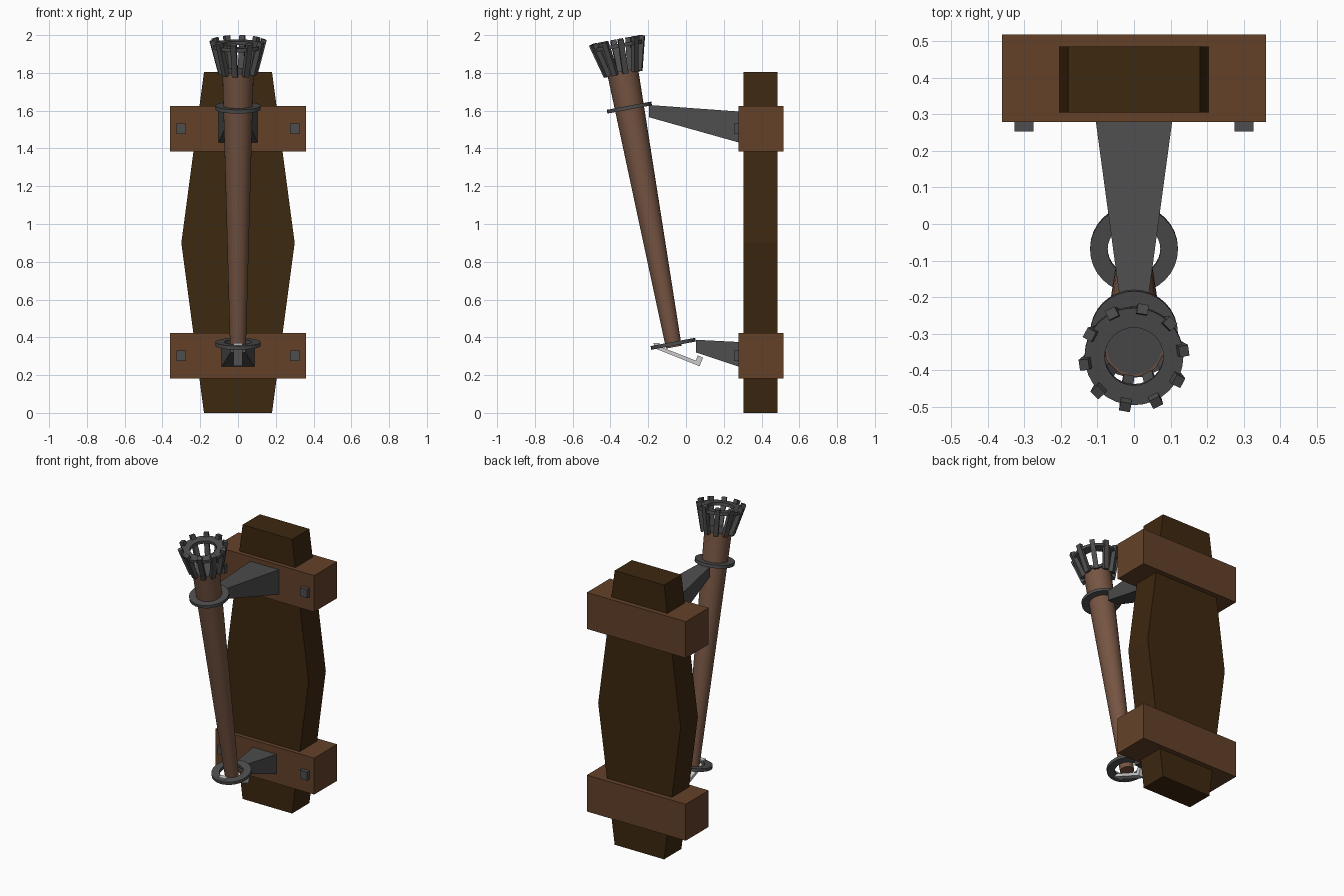
import bpy, bmesh
from math import radians, cos, sin, pi
from mathutils import Matrix, Vector

if "Cube" in bpy.data.objects:
    bpy.data.objects.remove(bpy.data.objects["Cube"])


def material(name, rgb):
    m = bpy.data.materials.new(name)
    m.diffuse_color = (*rgb, 1)
    m.use_nodes = True
    m.node_tree.nodes["Principled BSDF"].inputs["Base Color"].default_value = m.diffuse_color
    return m


DARK = material("dark_wood", (0.047, 0.021, 0.005))
WOOD = material("wood", (0.125, 0.053, 0.022))
POLE = material("pole_wood", (0.18, 0.09, 0.055))
IRON = material("iron", (0.075, 0.075, 0.075))

# Leaning frame of the torch: local z runs up the pole
LEAN = Matrix.Translation((0, -0.065, 0.35)) @ Matrix.Rotation(radians(10.5), 4, 'X')


def finish(name, bm, mat=None, matrix=None, smooth=False):
    bmesh.ops.recalc_face_normals(bm, faces=bm.faces)
    me = bpy.data.meshes.new(name)
    bm.to_mesh(me)
    bm.free()
    ob = bpy.data.objects.new(name, me)
    bpy.context.collection.objects.link(ob)
    if mat:
        me.materials.append(mat)
    if matrix:
        ob.matrix_world = matrix
    if smooth:
        bpy.ops.object.select_all(action='DESELECT')
        ob.select_set(True)
        bpy.context.view_layer.objects.active = ob
        bpy.ops.object.shade_smooth_by_angle(angle=radians(35))
    return ob


def loft(name, sections, mat=None, matrix=None, cap=True, closed=False, smooth=False):
    """Skin a list of equal-length point loops."""
    bm = bmesh.new()
    rows = [[bm.verts.new(p) for p in s] for s in sections]
    n = len(rows[0])
    pairs = list(zip(rows, rows[1:])) + ([(rows[-1], rows[0])] if closed else [])
    for a, b in pairs:
        for i in range(n):
            j = (i + 1) % n
            bm.faces.new((a[i], a[j], b[j], b[i]))
    if cap and not closed:
        bm.faces.new(rows[0])
        bm.faces.new(rows[-1])
    return finish(name, bm, mat, matrix, smooth)


def box(name, x, y, z, mat):
    return loft(name, [[(x[0], y[0], k), (x[1], y[0], k), (x[1], y[1], k), (x[0], y[1], k)]
                       for k in z], mat)


def circle(r, z, n=32):
    return [(r * cos(2 * pi * i / n), r * sin(2 * pi * i / n), z) for i in range(n)]


def ring(name, z, inner, outer, h=0.02):
    a, b = z - h / 2, z + h / 2
    return loft(name, [circle(outer, a), circle(outer, b), circle(inner, b), circle(inner, a)],
                IRON, LEAN, closed=True, smooth=True)


def bracket(name, near, far):
    """Tapered arm; each end is (y, half width, z low, z high)."""
    return loft(name, [[(-w, y, a), (w, y, a), (w, y, b), (-w, y, b)]
                       for y, w, a, b in (near, far)], IRON)


# Back board, widest at mid height
loft("back_board", [[(-w, 0.305, z), (w, 0.305, z), (w, 0.485, z), (-w, 0.485, z)]
                    for w, z in ((0.18, 0), (0.30, 0.9), (0.18, 1.805))], DARK)

# Cross beams and their square bolts
for label, z in (("lower", 0.303), ("upper", 1.505)):
    box(label + "_beam", (-0.36, 0.36), (0.278, 0.517), (z - 0.12, z + 0.12), WOOD)
    for side in (-1, 1):
        x = side * 0.30
        box(label + "_bolt", (x - 0.026, x + 0.026), (0.253, 0.285),
            (z - 0.028, z + 0.028), IRON)

# Iron arms and holding rings
bracket("upper_arm", (0.285, 0.105, 1.43, 1.595), (-0.195, 0.04, 1.565, 1.63))
bracket("lower_arm", (0.285, 0.088, 0.243, 0.375), (0.052, 0.04, 0.32, 0.387))
ring("upper_ring", 1.288, 0.070, 0.12)
ring("lower_ring", 0.016, 0.072, 0.12)

# Strap under the pole foot
strap = [(-0.172, 0.37), (-0.165, 0.342), (0.072, 0.247), (0.09, 0.292),
         (0.062, 0.305), (0.052, 0.277), (-0.14, 0.352), (-0.14, 0.37)]
loft("foot_strap", [[(x, y, z) for y, z in strap] for x in (-0.025, 0.025)])

# Tapered pole with a hollow top
loft("torch_pole", [circle(0.042, 0), circle(0.083, 1.485), circle(0.076, 1.485)],
     POLE, LEAN, smooth=True, cap=False)
loft("pole_foot", [circle(0.042, -0.002), circle(0.042, 0.002)], POLE, LEAN)
loft("pole_hollow", [circle(0.077, 1.485), circle(0.06, 1.455), circle(0.03, 1.437),
                     circle(0.003, 1.43)], IRON, LEAN, smooth=True)

# Fire basket: flaring bars around a rim ring
for i in range(10):
    spin = LEAN @ Matrix.Rotation(radians(8 + 36 * i), 4, 'Z')
    loft("basket_bar", [[(r - 0.013, -0.015, a), (r + 0.013, -0.015, b),
                         (r + 0.013, 0.015, b), (r - 0.013, 0.015, a)]
                        for r, a, b in ((0.09, 1.475, 1.467), (0.138, 1.656, 1.648))], IRON, spin)
ring("basket_rim", 1.62, 0.08, 0.135)
